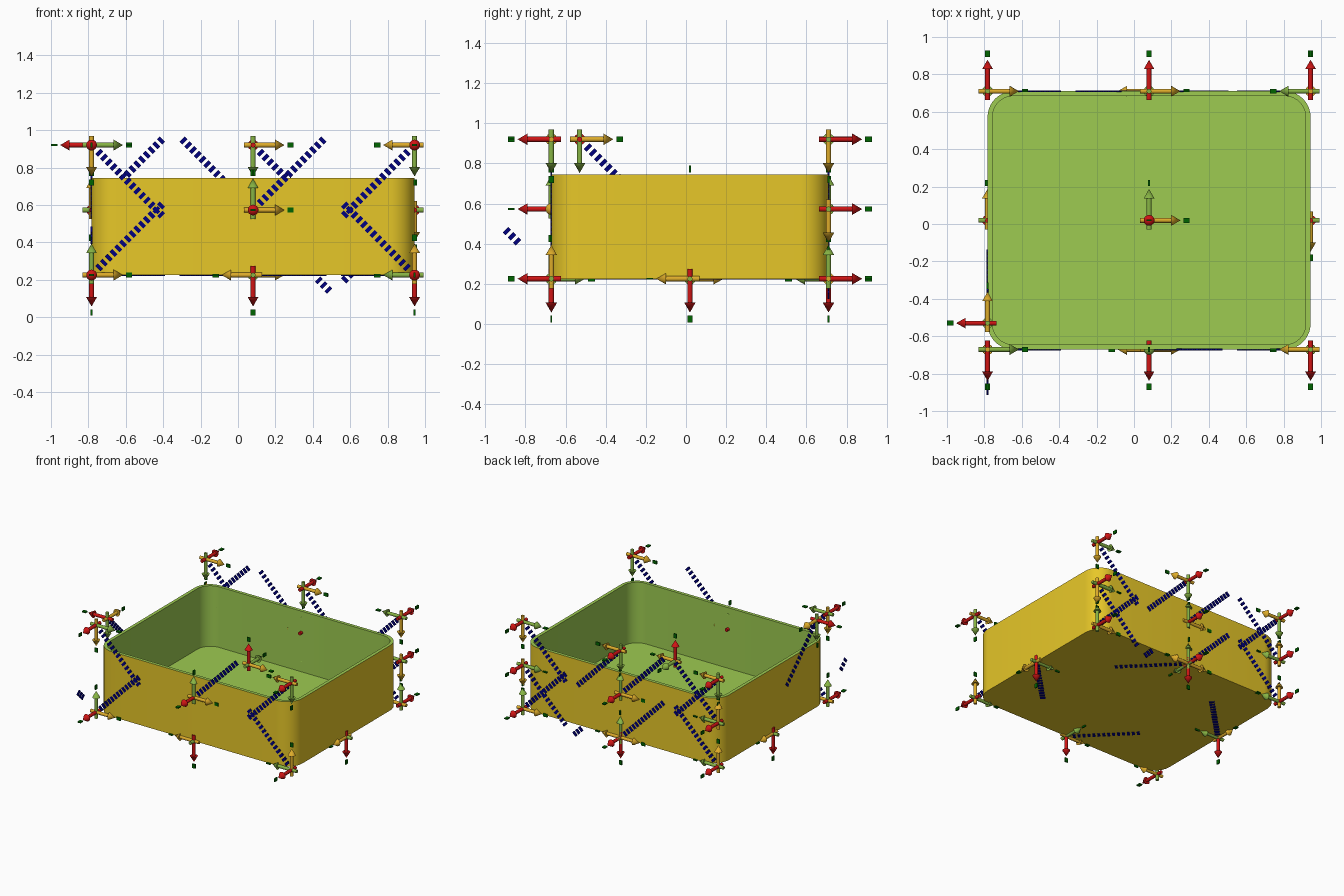
import bpy, bmesh, math
from mathutils import Matrix, Vector

if "Cube" in bpy.data.objects:
    bpy.data.objects.remove(bpy.data.objects["Cube"])

def material(name, rgb):
    m = bpy.data.materials.new(name)
    lin = [(c / 255 / 12.92) if c < 11 else ((c / 255 + 0.055) / 1.055) ** 2.4 for c in rgb]
    m.diffuse_color = (*lin, 1)
    m.use_nodes = True
    m.node_tree.nodes["Principled BSDF"].inputs["Base Color"].default_value = m.diffuse_color
    return m

OUTER = material("golden_outside", (249, 215, 44))
INNER = material("green_inside", (157, 203, 81))
GOLD = material("gold_arrow", (222, 172, 42))
GREEN = material("green_arrow", (135, 180, 68))
RED = material("red_arrow", (208, 20, 20))
DARK = material("dark_green_tag", (0, 100, 0))
NAVY = material("navy_dash", (0, 0, 128))

# Tray footprint and the taller frame that the markers sit on
X0, X1, Y0, Y1 = -0.783, 0.944, -0.671, 0.71
Z0, ZRIM, ZTOP = 0.225, 0.744, 0.92
CX, CY, CZ = (X0 + X1) / 2, (Y0 + Y1) / 2, (Z0 + ZTOP) / 2
RADIUS, WALL, FLOOR = 0.138, 0.026, 0.035

def finish(bm, name, mats):
    mesh = bpy.data.meshes.new(name)
    bm.normal_update()
    bm.to_mesh(mesh)
    bm.free()
    for m in mats:
        mesh.materials.append(m)
    mesh.shade_smooth()
    mesh.set_sharp_from_angle(angle=math.radians(35))
    return mesh

def place(name, mesh, matrix=Matrix()):
    ob = bpy.data.objects.new(name, mesh)
    bpy.context.collection.objects.link(ob)
    ob.matrix_world = matrix
    return ob

# ---- Tray: rounded walls, rim, inner walls and floor ----
def rounded_loop(bm, inset, z, n=10):
    r, verts = RADIUS - inset, []
    centres = [(X1 - RADIUS, Y1 - RADIUS), (X0 + RADIUS, Y1 - RADIUS),
               (X0 + RADIUS, Y0 + RADIUS), (X1 - RADIUS, Y0 + RADIUS)]
    for q, (cx, cy) in enumerate(centres):
        for i in range(n + 1):
            a = math.pi / 2 * (q + i / n)
            verts.append(bm.verts.new((cx + r * math.cos(a), cy + r * math.sin(a), z)))
    return verts

bm = bmesh.new()
loops = [rounded_loop(bm, i, z) for i, z in
         [(0, Z0), (0, ZRIM), (WALL, ZRIM), (WALL, Z0 + FLOOR)]]
for k in range(3):
    a, b = loops[k], loops[k + 1]
    for i in range(len(a)):
        j = (i + 1) % len(a)
        bm.faces.new((a[i], a[j], b[j], b[i])).material_index = 0 if k == 0 else 1
bm.faces.new(loops[0][::-1]).material_index = 0
bm.faces.new(loops[3]).material_index = 1
place("tray", finish(bm, "tray", [OUTER, INNER]))

# ---- Axis marker: three arrows with small end tags, and an optional dashed strip ----
SHAFT, HEAD, TIP, TAIL = 0.013, 0.029, 0.168, -0.048

def paint(verts, index):
    for f in {f for v in verts for f in v.link_faces}:
        f.material_index = index

def plate(bm, size, matrix, index):
    res = bmesh.ops.create_cube(bm, size=1, matrix=matrix @ Matrix.Diagonal((*size, 1)))
    paint(res["verts"], index)

def arrow(bm, rot, index):
    neck = TIP - 0.05
    for r1, r2, lo, hi in [(SHAFT, SHAFT, TAIL, neck), (HEAD, 0, neck, TIP)]:
        m = rot @ Matrix.Translation((0, 0, (lo + hi) / 2))
        res = bmesh.ops.create_cone(bm, cap_ends=True, segments=14, radius1=r1,
                                    radius2=r2, depth=hi - lo, matrix=m)
        paint(res["verts"], index)

def dashes(bm, matrix, start, end, index, step=0.036):
    for i in range(int((end - start) / step)):
        plate(bm, (0.02, 0.04, 0.009),
              matrix @ Matrix.Translation((start + (i + 0.5) * step, 0, 0)), index)

def marker_mesh(name, strip):
    bm = bmesh.new()
    arrow(bm, Matrix.Rotation(math.pi / 2, 4, 'Y'), 0)
    arrow(bm, Matrix.Rotation(-math.pi / 2, 4, 'X'), 1)
    arrow(bm, Matrix(), 2)
    tags = [((0.2, 0, 0), (0.034, 0.026, 0.009)),
            ((0, 0.2, 0), (0.009, 0.034, 0.026)),
            ((0, 0, 0.2), (0.026, 0.009, 0.034))]
    for pos, size in tags:
        plate(bm, size, Matrix.Translation(pos), 3)
    if strip:
        dashes(bm, Matrix.Rotation(math.pi / 4, 4, 'Z'), 0.04, 0.58, 4)
    return finish(bm, name, [GOLD, GREEN, RED, DARK, NAVY])

MARKER = marker_mesh("marker", True)
PLAIN = marker_mesh("plain_marker", False)

def frame(origin, y_axis, z_axis):
    y, z = Vector(y_axis), Vector(z_axis)
    m = Matrix((y.cross(z), y, z)).transposed().to_4x4()
    m.translation = origin
    return m

UP, DOWN = Vector((0, 0, 1)), Vector((0, 0, -1))
MID = Vector((CX, CY, CZ))
HALF = Vector((X1 - X0, Y1 - Y0, ZTOP - Z0)) / 2

def face_markers(face, normal, up, corners, edges, centre):
    """Markers round one face: corners, edge middles and centre, each turned a quarter."""
    n, u = Vector(normal), Vector(up)
    right = u.cross(n)
    scale = lambda v: Vector(a * b for a, b in zip(v, HALF))
    inward = [u, -right, -u, right]
    for k in range(4):
        y = inward[k]
        x = y.cross(n)
        if corners:
            place(f"{face}_corner_marker_{k}", MARKER, frame(MID + scale(n - y - x), y, n))
        if edges:
            place(f"{face}_edge_marker_{k}", MARKER, frame(MID + scale(n - y), y, n))
    if centre:
        place(f"{face}_centre_marker", MARKER, frame(MID + scale(n), u, n))

face_markers("front", (0, -1, 0), UP, True, False, True)
face_markers("back", (0, 1, 0), UP, True, True, True)
face_markers("bottom", DOWN, (0, 1, 0), False, True, False)
place("left_side_marker", MARKER, frame((X0, -0.53, ZTOP), DOWN, (-1, 0, 0)))
place("middle_marker", PLAIN, frame(MID, (0, 1, 0), UP))

# ---- Loose dashes reaching past the tray ----
bm = bmesh.new()
turn = Matrix.Rotation(math.pi / 4, 4, 'Z')
dashes(bm, frame((X0, -0.905, 0.475), DOWN, (-1, 0, 0)) @ turn, 0, 0.12, 0)
dashes(bm, frame((0.42, Y1, 0.21), DOWN, (0, 1, 0)) @ turn, 0, 0.12, 0)
place("loose_dashes", finish(bm, "loose_dashes", [NAVY]))
